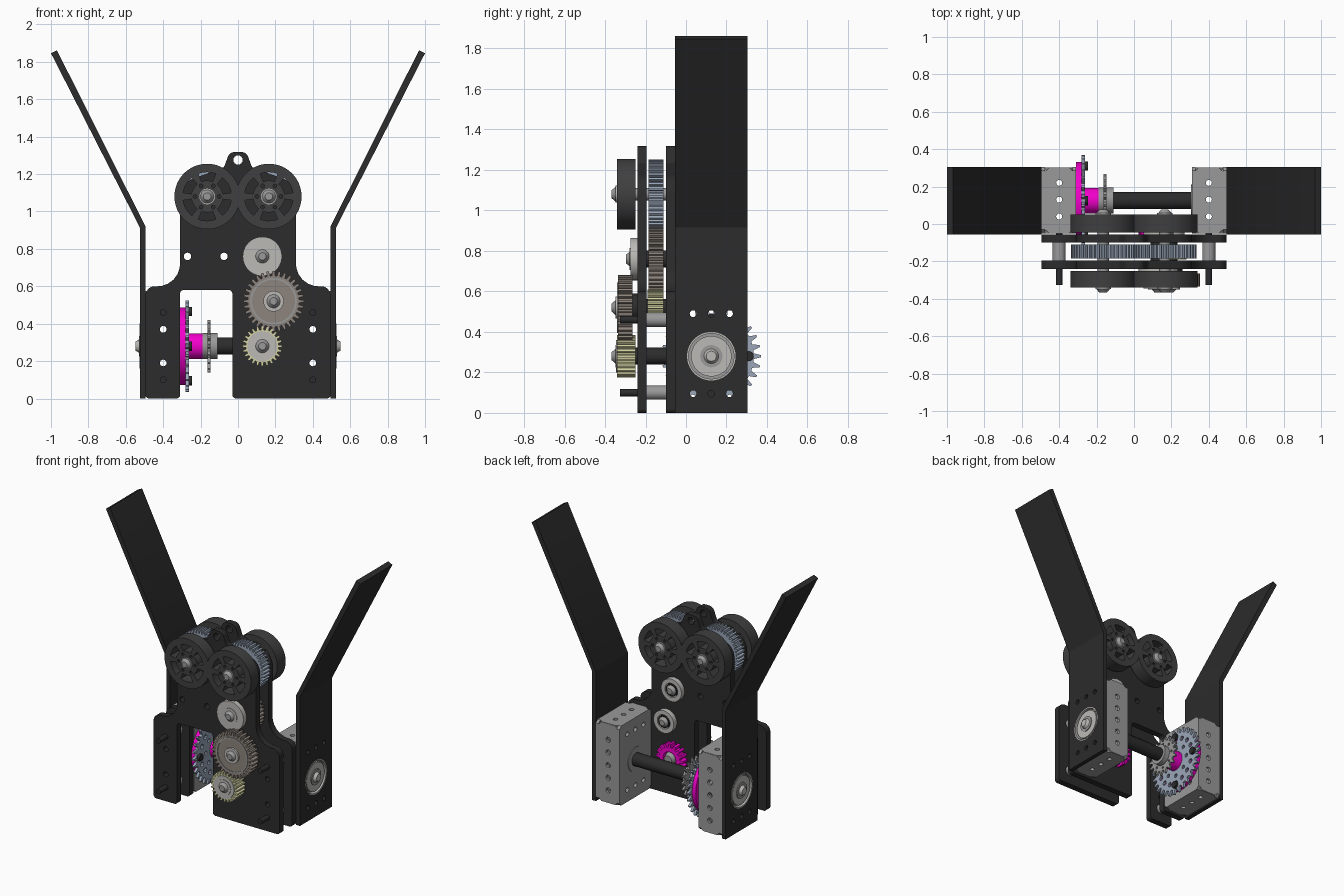
import bpy, bmesh
from math import sin, cos, pi, tan
from mathutils import Vector

if "Cube" in bpy.data.objects:
    bpy.data.objects.remove(bpy.data.objects["Cube"])


def mat(name, r, g, b):
    m = bpy.data.materials.new(name)
    m.diffuse_color = (r, g, b, 1)
    m.use_nodes = True
    m.node_tree.nodes["Principled BSDF"].inputs["Base Color"].default_value = m.diffuse_color
    return m


BLACK = mat("black", .025, .025, .025)
RUBBER = mat("rubber", .05, .05, .05)
GREY = mat("grey", .32, .32, .32)
LIGHT = mat("light_grey", .5, .49, .47)
PINK = mat("magenta", .9, 0, .6)
BLUE = mat("steel_blue", .32, .38, .48)
BROWN = mat("bronze", .27, .23, .2)
YELLOW = mat("pale_yellow", .65, .64, .36)


def place(u, v, w, axis):
    return {'X': (w, u, v), 'Y': (u, w, v), 'Z': (u, v, w)}[axis]


def finish(name, bm, m):
    bmesh.ops.remove_doubles(bm, verts=bm.verts, dist=1e-5)
    bmesh.ops.recalc_face_normals(bm, faces=bm.faces)
    me = bpy.data.meshes.new(name)
    bm.to_mesh(me)
    bm.free()
    me.materials.append(m)
    ob = bpy.data.objects.new(name, me)
    bpy.context.collection.objects.link(ob)
    bpy.ops.object.select_all(action='DESELECT')
    ob.select_set(True)
    bpy.context.view_layer.objects.active = ob
    bpy.ops.object.shade_smooth_by_angle(angle=.5)
    return ob


def slab(name, loops, axis, w0, w1, m):
    """Flat outline with holes, extruded between w0 and w1 along an axis."""
    cu = bpy.data.curves.new(name, 'CURVE')
    cu.dimensions, cu.fill_mode, cu.extrude = '2D', 'BOTH', 1
    for lp in loops:
        sp = cu.splines.new('POLY')
        sp.points.add(len(lp) - 1)
        for p, q in zip(sp.points, lp):
            p.co = (q[0], q[1], 0, 1)
        sp.use_cyclic_u = True
    tmp = bpy.data.objects.new(name, cu)
    bpy.context.collection.objects.link(tmp)
    dg = bpy.context.evaluated_depsgraph_get()
    me = bpy.data.meshes.new_from_object(tmp.evaluated_get(dg))
    bpy.data.objects.remove(tmp)
    bm = bmesh.new()
    bm.from_mesh(me)
    bpy.data.meshes.remove(me)
    for v in bm.verts:
        v.co = place(v.co.x, v.co.y, w0 if v.co.z < 0 else w1, axis)
    return finish(name, bm, m)


def cone(name, axis, u, v, w0, w1, r0, r1, m, n=24):
    bm = bmesh.new()
    bmesh.ops.create_cone(bm, cap_ends=True, segments=n, radius1=r0, radius2=r1, depth=2)
    for p in bm.verts:
        p.co = place(u + p.co.x, v + p.co.y, w0 if p.co.z < 0 else w1, axis)
    return finish(name, bm, m)


def rod(name, axis, u, v, w0, w1, r, m, n=32):
    return cone(name, axis, u, v, w0, w1, r, r, m, n)


def circle(u, v, r, n=16):
    return [(u + r * cos(2 * pi * i / n), v + r * sin(2 * pi * i / n)) for i in range(n)]


def ring_of_holes(u, v, R, r, n):
    return [circle(x, y, r, 10) for x, y in circle(u, v, R, n)]


def sector(u, v, r0, r1, a0, a1, n=6):
    A = [a0 + (a1 - a0) * i / n for i in range(n + 1)]
    return ([(u + r1 * cos(a), v + r1 * sin(a)) for a in A] +
            [(u + r0 * cos(a), v + r0 * sin(a)) for a in reversed(A)])


def gear(u, v, r, depth, n, tip=.2):
    out = []
    for i in range(n):
        for f, rr in ((-.32, r - depth), (-tip, r), (tip, r), (.32, r - depth)):
            a = 2 * pi * (i + f) / n
            out.append((u + rr * cos(a), v + rr * sin(a)))
    return out


def octagon(u0, u1, v0, v1, c):
    return [(u0 + c, v0), (u1 - c, v0), (u1, v0 + c), (u1, v1 - c),
            (u1 - c, v1), (u0 + c, v1), (u0, v1 - c), (u0, v0 + c)]


def fillet(pts, n=6):
    out = []
    for i, (x, y, r) in enumerate(pts):
        p = Vector((x, y))
        d1 = (Vector(pts[i - 1][:2]) - p).normalized()
        d2 = (Vector(pts[(i + 1) % len(pts)][:2]) - p).normalized()
        h = d1.angle(d2) / 2
        c = p + (d1 + d2).normalized() * r / sin(h)
        a, b = p + d1 * r / tan(h) - c, p + d2 * r / tan(h) - c
        out += [tuple(c + a.lerp(b, k / n).normalized() * r) for k in range(n + 1)]
    return out


# Twin side plates: slotted base, narrow neck and a hanging ear
half = [(.495, 0, .02), (.495, .6, .05), (.31, .6, .12), (.31, 1.15, .1), (.075, 1.235, .03), (.045, 1.318, .04)]
outline = fillet([(-.31, 0, .02), (-.31, .58, .02), (-.03, .58, .02), (-.03, 0, .02)] + half +
                 [(-x, z, r) for x, z, r in reversed(half)])
holes = [circle(0, 1.275, .025)] + [circle(x, .76, .02) for x in (-.27, -.075)]
holes += [circle(s * .4, z, .018) for s in (-1, 1) for z in (.19, .37)]
slab("front_plate", [outline] + holes, 'Y', -.24, -.195, BLACK)
slab("back_plate", [outline] + holes, 'Y', -.1, -.055, BLACK)

for s, side in ((-1, "left"), (1, "right")):
    # Spacers and bolts joining the plates
    for z in (.1, .46):
        rod(side + "_spacer", 'Y', s * .4, z, -.195, -.1, .035, GREY)
        rod(side + "_plate_bolt", 'Y', s * .4, z, -.325, -.05, .018, BLACK, 16)

    # Bent arm: drilled lower half and slanted upper half
    small = [circle(y, z, .017, 12) for y in (.035, .125, .215) for z in (.095, .49)]
    box = [(-.055, .0), (.305, .0), (.305, .915), (-.055, .915)]
    slab(side + "_arm_lower", [box, circle(.125, .28, .12, 40)] + small, 'X', s * .495, s * .525, BLACK)
    prof = [(.495, .92), (.495, .915), (.525, .915), (1, 1.846), (.968, 1.862)]
    slab(side + "_arm_upper", [[(s * x, z) for x, z in prof]], 'Y', -.055, .305, BLACK)

    # Drilled channel block
    side_face = octagon(-.05, .305, .01, .575, .02)
    for a, b in ((.31, .33), (.475, .495)):
        slab(side + "_channel_side", [side_face, circle(.125, .28, .075, 28)] + small, 'X', s * a, s * b, GREY)
    face = octagon(s * .4 - .085, s * .4 + .085, .012, .573, .03)
    col = [circle(s * .4, z, .018) for z in (.1, .19, .28, .37, .46)]
    for a, b in ((-.05, -.032), (.285, .303)):
        slab(side + "_channel_flange", [face] + col, 'Y', a, b, GREY)
    cap = octagon(s * .4 - .085, s * .4 + .085, -.048, .3, .03)
    for a, b in ((.01, .03), (.555, .575)):
        slab(side + "_channel_cap", [cap] + [circle(s * .4, y, .016) for y in (.04, .13, .22)], 'Z', a, b, GREY)

    # Axle end bearings
    slab(side + "_bearing_rim", [circle(.125, .28, .12, 40), circle(.125, .28, .112, 40)], 'X', s * .495, s * .527, LIGHT)
    rod(side + "_bearing", 'X', .125, .28, s * .48, s * .522, .1, LIGHT, 40)
    rod(side + "_bearing_hub", 'X', .125, .28, s * .5, s * .528, .055, GREY)
    cone(side + "_axle_screw", 'X', .125, .28, s * .525, s * .547, .038, .025, LIGHT)
    slab(side + "_inner_bearing", [circle(.125, .28, .085, 32), circle(.125, .28, .045, 32)], 'X', s * .305, s * .345, GREY)

    # Wheels front and back with the driven gear between the plates
    x, z = s * .165, 1.08
    windows = [sector(x, z, .085, .13, k * pi / 3 + .16, (k + 1) * pi / 3 - .16) for k in range(6)]
    for a, b, e in ((-.34, -.25, -1), (-.045, .05, 1)):
        slab(side + "_wheel", [circle(x, z, .175, 64)] + windows + ring_of_holes(x, z, .065, .01, 6), 'Y', a, b, RUBBER)
        o = a if e < 0 else b
        rod(side + "_wheel_cap", 'Y', x, z, o, o + e * .008, .042, LIGHT)
        cone(side + "_wheel_screw", 'Y', x, z, o + e * .008, o + e * .027, .036, .02, GREY)
    rod(side + "_wheel_axle", 'Y', x, z, -.34, .05, .03, GREY)
    slab(side + "_wheel_gear", [gear(x, z, .17 if s > 0 else .172, .022, 40)], 'Y', -.185, -.11, BLUE)

# Gear train along the right side
train = (("idler", .13, .76, -.275), ("middle", .19, .52, -.345), ("lower", .13, .28, -.345))
for name, x, z, front in train:
    rod(name + "_shaft", 'Y', x, z, front, -.02, .042, BLACK)
    rod(name + "_washer", 'Y', x, z, front - .004, front + .02, .055, LIGHT)
    cone(name + "_screw", 'Y', x, z, front - .004, front - .022, .036, .02, GREY)
    if name != "lower":
        slab(name + "_rear_collar", [circle(x, z, .08, 32), circle(x, z, .05, 24)], 'Y', -.055, -.02, LIGHT)
        cone(name + "_rear_screw", 'Y', x, z, -.02, .0, .036, .02, GREY)
rod("idler_front_disc", 'Y', .13, .76, -.275, -.24, .105, LIGHT, 40)
slab("idler_gear", [gear(.13, .76, .16, .022, 36)], 'Y', -.185, -.11, BROWN)
slab("middle_front_gear", [gear(.19, .52, .162, .025, 32)], 'Y', -.335, -.265, BROWN)
slab("middle_front_rim", [circle(.19, .52, .125, 40), circle(.19, .52, .115, 40)], 'Y', -.34, -.33, GREY)
rod("middle_spacer", 'Y', .19, .52, -.265, -.24, .07, BLACK)
slab("middle_rear_gear", [gear(.19, .52, .09, .015, 24)], 'Y', -.19, -.11, YELLOW)
slab("lower_gear", [gear(.13, .28, .106, .018, 24)], 'Y', -.34, -.25, YELLOW)
slab("lower_gear_rim", [circle(.13, .28, .08, 32), circle(.13, .28, .055, 32)], 'Y', -.345, -.33, LIGHT)

# Magenta pinion behind the back plate
slab("pinion", [gear(.13, .28, .105, .025, 16), circle(.13, .28, .05, 24)], 'Y', -.055, .0, PINK)
cone("pinion_screw", 'Y', .13, .28, -.02, .02, .045, .03, GREY)

# Cross axle with large disc, sprockets and hubs
Y, Z = .125, .28
rod("cross_axle", 'X', Y, Z, -.33, .33, .046, BLACK)
slab("magenta_disc", [circle(Y, Z, .207, 64)], 'X', -.309, -.281, PINK)
slab("large_sprocket", [gear(Y, Z, .245, .035, 30, .1)] + ring_of_holes(Y, Z, .165, .017, 16) +
     ring_of_holes(Y, Z, .11, .014, 8), 'X', -.28, -.262, BLUE)
rod("magenta_hub", 'X', Y, Z, -.262, -.19, .068, PINK)
rod("grey_hub", 'X', Y, Z, -.19, -.11, .07, GREY)
slab("small_sprocket", [gear(Y, Z, .142, .03, 18, .1)] + ring_of_holes(Y, Z, .09, .009, 8), 'X', -.162, -.148, GREY)
for y, z in circle(Y, Z, .185, 4):
    rod("sprocket_bolt", 'X', y, z, -.262, -.245, .025, BLACK, 16)
